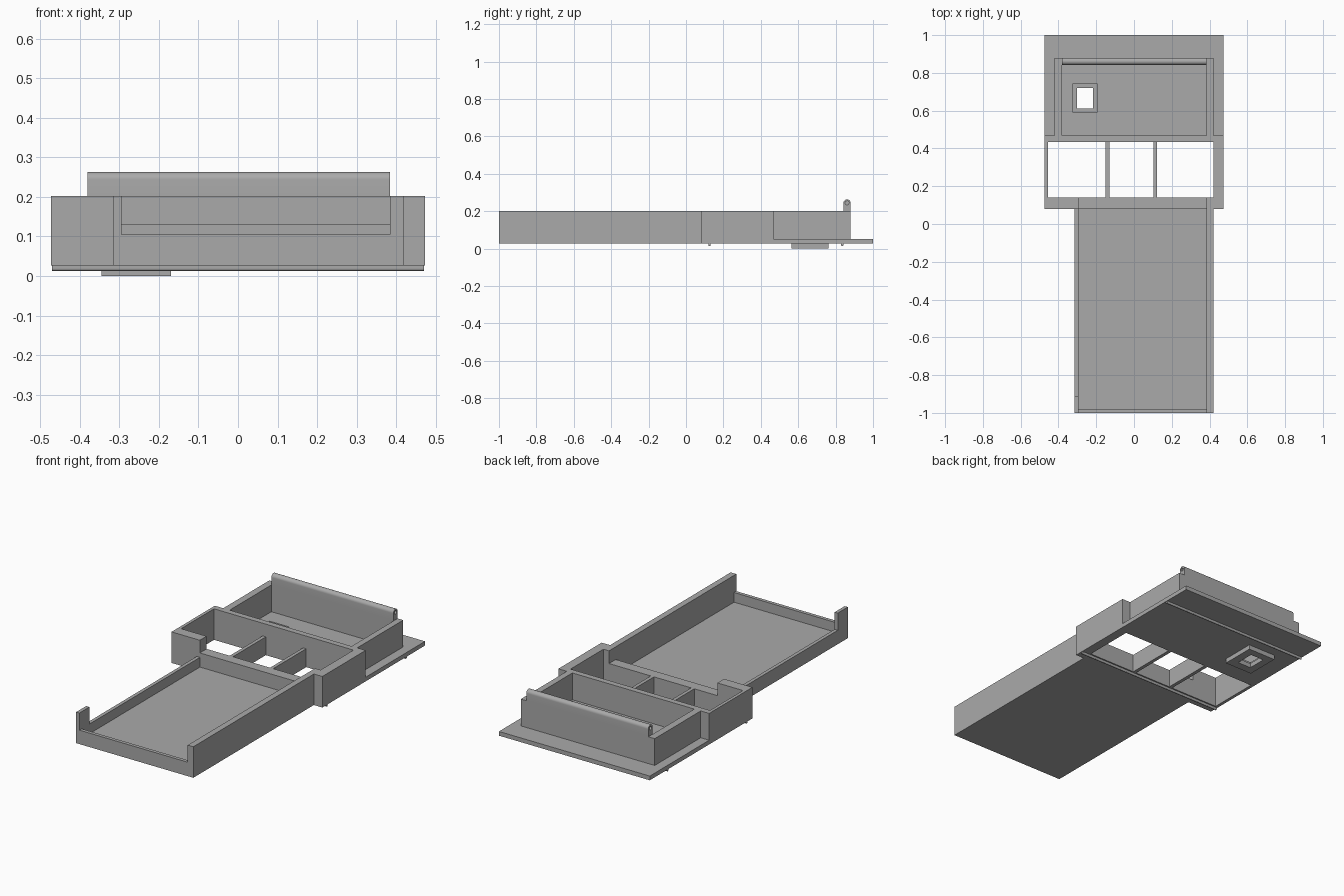
import bpy, bmesh, math

cube = bpy.data.objects.get("Cube")
if cube:
    bpy.data.objects.remove(cube, do_unlink=True)

grey = bpy.data.materials.new("plain_grey")
grey.use_nodes = True
GREY = (0.4, 0.4, 0.4, 1)
grey.diffuse_color = GREY
grey.node_tree.nodes["Principled BSDF"].inputs["Base Color"].default_value = GREY


def finish(name, bm):
    bmesh.ops.recalc_face_normals(bm, faces=bm.faces)
    mesh = bpy.data.meshes.new(name)
    bm.to_mesh(mesh)
    bm.free()
    mesh.materials.append(grey)
    obj = bpy.data.objects.new(name, mesh)
    bpy.context.collection.objects.link(obj)
    return obj


def box(name, x, y, z):
    bm = bmesh.new()
    bmesh.ops.create_cube(bm, size=1)
    for v in bm.verts:
        v.co = [r[0] if c < 0 else r[1] for c, r in zip(v.co, (x, y, z))]
    return finish(name, bm)


def frame(name, outer, inner, z):
    """Rectangular slab with a rectangular opening; rectangles are (x0, x1, y0, y1)."""
    bm = bmesh.new()
    loops = [[bm.verts.new((r[i], r[j], h)) for i, j in ((0, 2), (1, 2), (1, 3), (0, 3))]
             for r, h in ((outer, z[0]), (outer, z[1]), (inner, z[1]), (inner, z[0]))]
    for k in range(4):
        a, b = loops[k], loops[(k + 1) % 4]
        for i in range(4):
            j = (i + 1) % 4
            bm.faces.new((a[i], a[j], b[j], b[i]))
    return finish(name, bm)


def extrude_x(name, profile, x):
    """Extrude a closed (y, z) profile along x."""
    bm = bmesh.new()
    face = bm.faces.new([bm.verts.new((x[0], *p)) for p in profile])
    new = bmesh.ops.extrude_face_region(bm, geom=[face])["geom"]
    bmesh.ops.translate(bm, vec=(x[1] - x[0], 0, 0),
                        verts=[v for v in new if isinstance(v, bmesh.types.BMVert)])
    return finish(name, bm)


def arc(y, z, r, start, end, n):
    return [(y + r * math.cos(start + (end - start) * i / n),
             z + r * math.sin(start + (end - start) * i / n)) for i in range(n + 1)]


BOTTOM, FLOOR, LIP, BAR, TOP = 0.026, 0.05, 0.105, 0.13, 0.202
full = (BOTTOM, TOP)
above_floor = (FLOOR, TOP)

# Long front tray
box("long_tray_floor", (-0.315, 0.42), (-1, 0.08), (BOTTOM, FLOOR))
box("long_tray_left_wall", (0.385, 0.42), (-1, 0.08), above_floor)
box("long_tray_right_wall", (-0.315, -0.295), (-0.91, 0.08), (FLOOR, LIP))
box("long_tray_corner_post", (-0.315, -0.295), (-1, -0.91), above_floor)
box("long_tray_front_lip", (-0.295, 0.385), (-1, -0.98), (FLOOR, LIP))

# Middle section with three open bays
box("bay_front_right", (-0.473, -0.295), (0.08, 0.14), full)
box("bay_front_left", (0.385, 0.473), (0.08, 0.14), full)
box("bay_crossbar", (-0.295, 0.385), (0.08, 0.14), (BOTTOM, BAR))
box("bay_right_wall", (-0.473, -0.455), (0.14, 0.435), full)
box("bay_left_wall", (0.42, 0.473), (0.14, 0.435), full)
box("bay_rear_wall", (-0.473, 0.473), (0.435, 0.468), full)
for name, x in (("bay_divider_right", -0.14), ("bay_divider_left", 0.113)):
    box(name, (x - 0.01, x + 0.01), (0.14, 0.435), (BOTTOM, BAR))

# Rear tray on its wider base plate, with a recessed window
recess = (-0.322, -0.197, 0.59, 0.743)
frame("base_plate", (-0.473, 0.473, 0.468, 1), recess, (BOTTOM, FLOOR))
frame("window_pad", (-0.345, -0.17, 0.565, 0.762), (-0.302, -0.217, 0.612, 0.72), (0, BOTTOM))
for name, x in (("rear_tray_right_wall", (-0.42, -0.38)), ("rear_tray_left_wall", (0.385, 0.42))):
    box(name, x, (0.468, 0.88), above_floor)
box("rear_tray_back_wall", (-0.38, 0.385), (0.842, 0.88), above_floor)

# Hinge barrel with a blind pin hole at each end
HY, HZ, HR = 0.861, 0.244, 0.019
barrel = extrude_x("hinge_barrel",
                   [(HY - HR, TOP), (HY + HR, TOP)] + arc(HY, HZ, HR, 0, math.pi, 16),
                   (-0.38, 0.385))
for name, x in (("pin_hole_right", (-0.4, -0.29)), ("pin_hole_left", (0.25, 0.4))):
    cutter = extrude_x(name, arc(HY, HZ, 0.01, 0, math.tau, 20)[:-1], x)
    cutter.hide_render = True
    cutter.hide_set(True)
    cutter.display_type = 'WIRE'
    mod = barrel.modifiers.new(name, 'BOOLEAN')
    mod.operation = 'DIFFERENCE'
    mod.solver = 'EXACT'
    mod.object = cutter
bpy.context.view_layer.objects.active = barrel
barrel.select_set(True)
bpy.ops.object.shade_smooth_by_angle(angle=math.radians(30))

# Thin ridges across the underside
for name, y in (("front_ridge", 0.126), ("rear_ridge", 0.835)):
    ridge = [(y + 0.006, BOTTOM), (y - 0.006, BOTTOM)] + arc(y, 0.019, 0.006, math.pi, math.tau, 8)
    extrude_x(name, ridge, (-0.47, 0.47))
